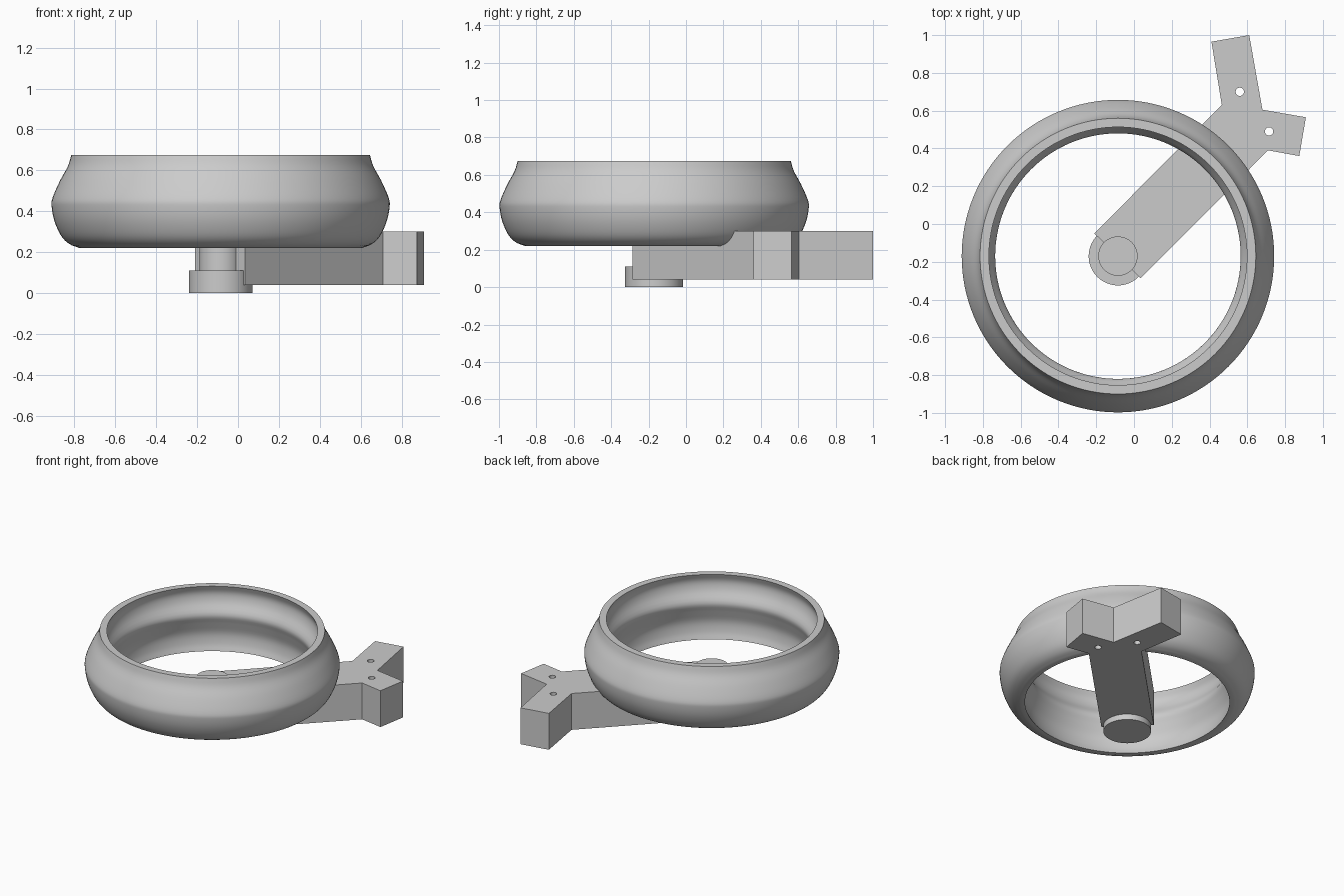
import bpy, bmesh, math
from mathutils import Vector

if "Cube" in bpy.data.objects:
    bpy.data.objects.remove(bpy.data.objects["Cube"])

CX, CY = -0.085, -0.17        # axis of the ring and the pivot

grey = bpy.data.materials.new("light_grey")
grey.diffuse_color = (0.6, 0.6, 0.6, 1)
grey.use_nodes = True
grey.node_tree.nodes["Principled BSDF"].inputs["Base Color"].default_value = grey.diffuse_color


def finish(name, bm, smooth=True):
    bmesh.ops.recalc_face_normals(bm, faces=bm.faces[:])
    me = bpy.data.meshes.new(name)
    bm.to_mesh(me)
    bm.free()
    ob = bpy.data.objects.new(name, me)
    bpy.context.collection.objects.link(ob)
    me.materials.append(grey)
    if smooth:
        bpy.ops.object.select_all(action='DESELECT')
        ob.select_set(True)
        bpy.context.view_layer.objects.active = ob
        bpy.ops.object.shade_smooth_by_angle(angle=math.radians(35))
    return ob


def spline(pts, n=4):
    """Smooth curve through the (radius, height) points."""
    p = [Vector(q) for q in pts]
    p = [2 * p[0] - p[1]] + p + [2 * p[-1] - p[-2]]
    out = []
    for a, b, c, d in zip(p, p[1:], p[2:], p[3:]):
        for i in range(n):
            t = i / n
            out.append(0.5 * (2 * b + (c - a) * t + (2 * a - 5 * b + 4 * c - d) * t**2
                              + (3 * b - a - 3 * c + d) * t**3))
    return out + [p[-2]]


def lathe(name, profile, segs=128):
    """Revolve a closed profile about the ring axis."""
    bm = bmesh.new()
    rings = []
    for s in range(segs):
        a = 2 * math.pi * s / segs
        rings.append([bm.verts.new((CX + r * math.cos(a), CY + r * math.sin(a), z))
                      for r, z in profile])
    n = len(profile)
    for s in range(segs):
        p, q = rings[s], rings[(s + 1) % segs]
        for i in range(n):
            j = (i + 1) % n
            bm.faces.new((p[i], q[i], q[j], p[j]))
    return finish(name, bm)


def cylinder(name, x, y, r, z0, z1, segs=64):
    bm = bmesh.new()
    bmesh.ops.create_cone(bm, cap_ends=True, segments=segs, radius1=r, radius2=r, depth=z1 - z0)
    bmesh.ops.translate(bm, verts=bm.verts[:], vec=(x, y, (z0 + z1) / 2))
    return finish(name, bm)


# Ring: flared outer wall, and an inner wall with a bulge at mid height
outer = spline([(0.69, 0.22), (0.74, 0.24), (0.78, 0.28), (0.812, 0.35), (0.826, 0.42),
                (0.822, 0.465), (0.785, 0.55), (0.747, 0.62), (0.73, 0.675)])
inner = spline([(0.683, 0.675), (0.70, 0.62), (0.688, 0.56), (0.65, 0.485), (0.665, 0.42),
                (0.686, 0.34), (0.68, 0.27), (0.663, 0.22)])
lathe("ring", [tuple(v) for v in outer + inner])

# Arm with a forked end
outline = [(-0.21, -0.05), (0.035, -0.287), (0.71, 0.39), (0.875, 0.36), (0.91, 0.565),
           (0.68, 0.605), (0.61, 1.0), (0.41, 0.965), (0.465, 0.63)]
bm = bmesh.new()
base = bm.faces.new([bm.verts.new((x, y, 0.04)) for x, y in outline])
top = bmesh.ops.extrude_face_region(bm, geom=[base], use_keep_orig=True)
bmesh.ops.translate(bm, vec=(0, 0, 0.26),
                    verts=[g for g in top["geom"] if isinstance(g, bmesh.types.BMVert)])
arm = finish("forked_arm", bm, smooth=False)

# Screw holes through the fork
for i, (x, y) in enumerate([(0.56, 0.70), (0.715, 0.49)]):
    cutter = cylinder(f"hole_cutter_{i + 1}", x, y, 0.022, -0.05, 0.4, 32)
    cutter.hide_render = True
    cutter.hide_set(True)
    mod = arm.modifiers.new("screw_hole", 'BOOLEAN')
    mod.operation = 'DIFFERENCE'
    mod.solver = 'EXACT'
    mod.object = cutter

# Pivot: wide foot and slim pin
cylinder("pivot_foot", CX, CY, 0.155, 0.0, 0.11)
cylinder("pivot_pin", CX, CY, 0.104, 0.05, 0.345)
